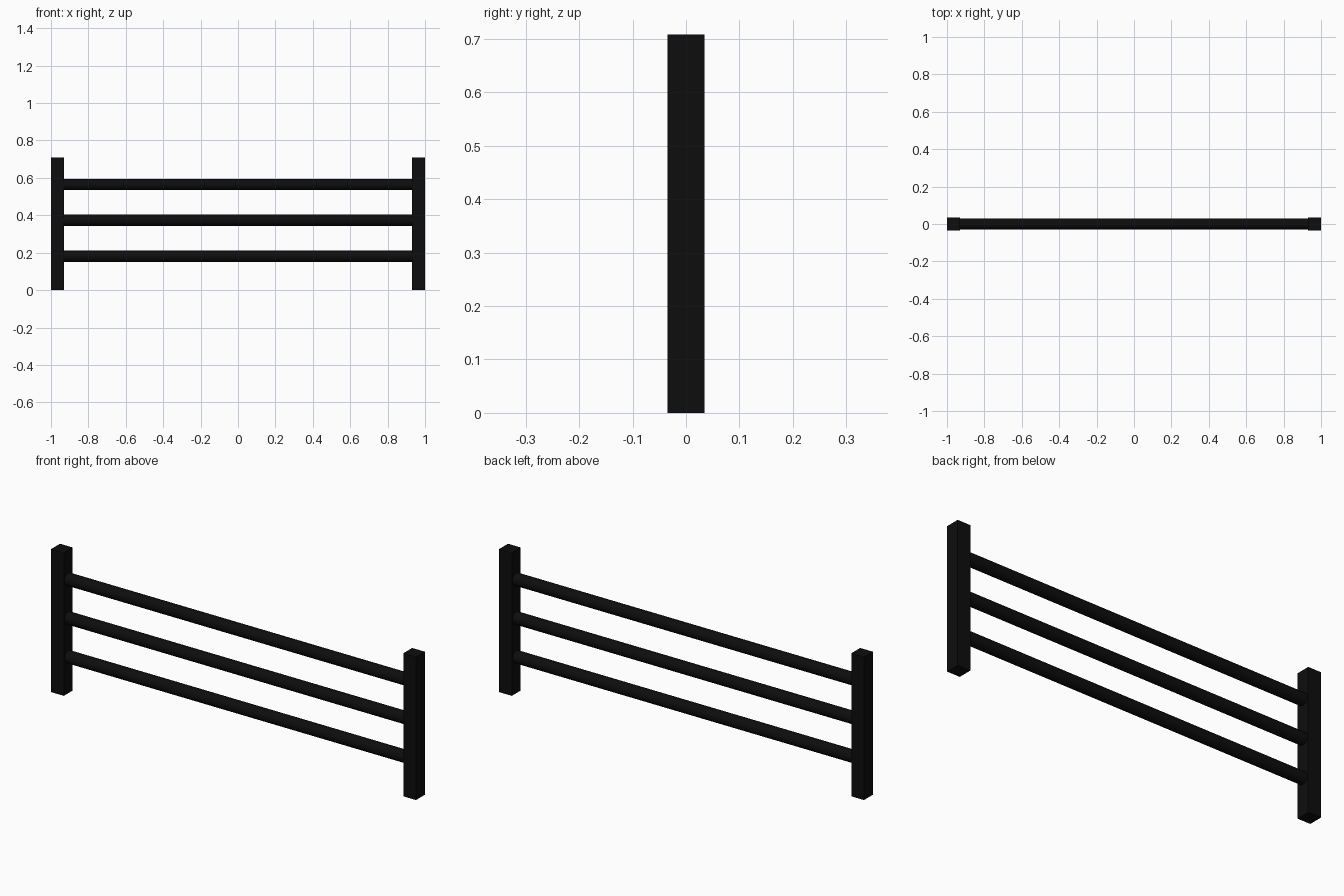
import bpy
from math import pi

if "Cube" in bpy.data.objects:
    bpy.data.objects.remove(bpy.data.objects["Cube"])

black = bpy.data.materials.new("black_metal")
black.diffuse_color = (0.004, 0.004, 0.004, 1)
black.use_nodes = True
black.node_tree.nodes["Principled BSDF"].inputs["Base Color"].default_value = black.diffuse_color

POST_W, POST_H = 0.07, 0.708
POST_X = 1 - POST_W / 2

# Square end posts
for side, name in ((-1, "left_post"), (1, "right_post")):
    bpy.ops.mesh.primitive_cube_add(size=1, location=(side * POST_X, 0, POST_H / 2))
    post = bpy.context.object
    post.name = name
    post.scale = (POST_W, POST_W, POST_H)
    post.data.materials.append(black)

# Round horizontal rails running between the posts
for z, name in ((0.181, "lower_rail"), (0.373, "middle_rail"), (0.565, "upper_rail")):
    bpy.ops.mesh.primitive_cylinder_add(vertices=24, radius=0.03, depth=2 - 2 * POST_W + 0.01,
                                        location=(0, 0, z), rotation=(0, pi / 2, 0))
    rail = bpy.context.object
    rail.name = name
    rail.data.materials.append(black)
    bpy.ops.object.shade_smooth_by_angle()
